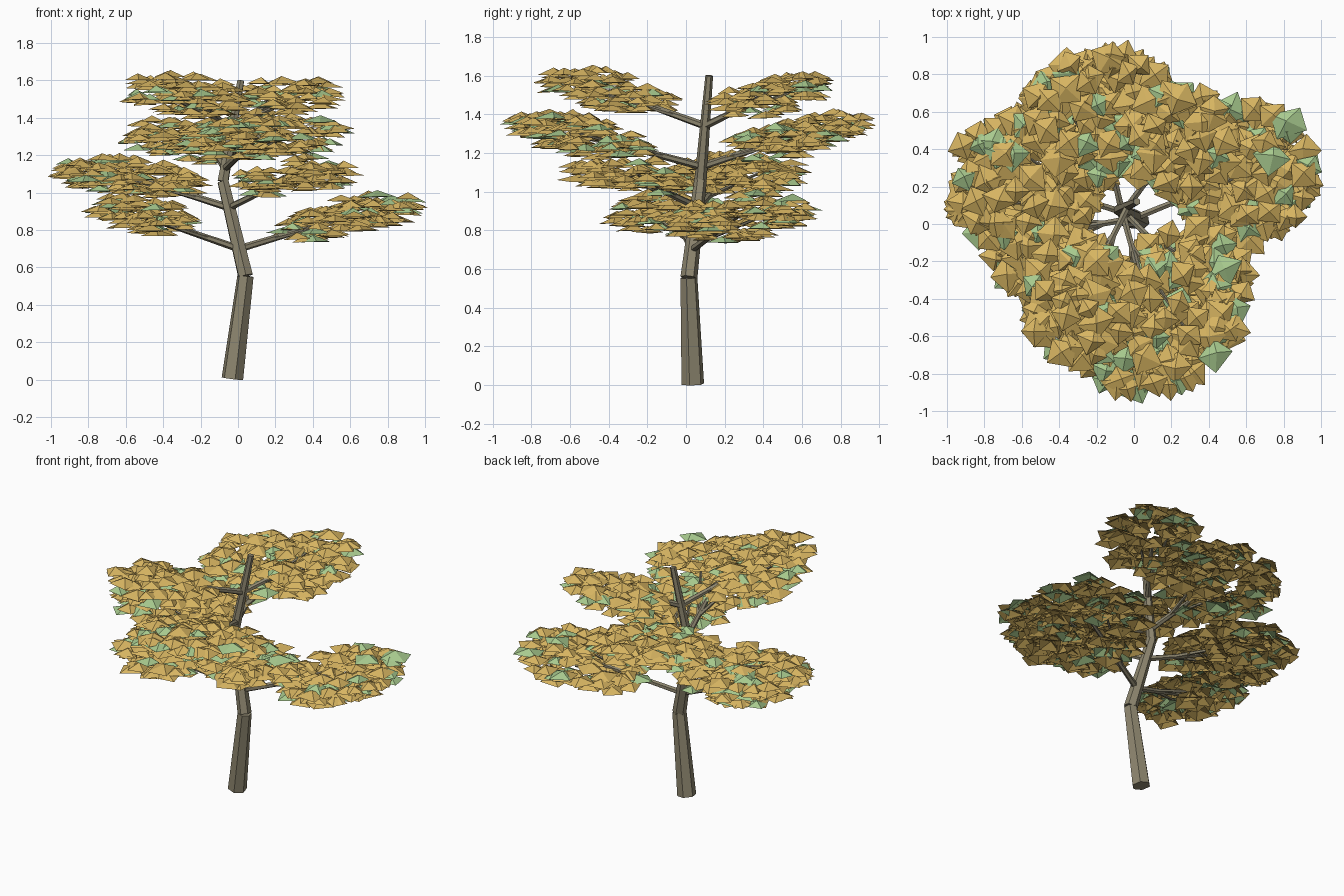
import bpy, bmesh, math, random
from mathutils import Vector, Matrix

if "Cube" in bpy.data.objects:
    bpy.data.objects.remove(bpy.data.objects["Cube"])

random.seed(4)


def material(name, rgb):
    m = bpy.data.materials.new(name)
    m.diffuse_color = (*rgb, 1)
    m.use_nodes = True
    m.node_tree.nodes["Principled BSDF"].inputs["Base Color"].default_value = m.diffuse_color
    return m


BARK = material("bark", (0.27, 0.24, 0.16))
OCHRE = material("ochre_leaf", (0.68, 0.46, 0.12))
GREEN = material("green_leaf", (0.39, 0.59, 0.27))


def finish(name, bm, mats):
    me = bpy.data.meshes.new(name)
    bm.to_mesh(me)
    bm.free()
    for m in mats:
        me.materials.append(m)
    ob = bpy.data.objects.new(name, me)
    bpy.context.collection.objects.link(ob)
    return ob


def limb(bm, a, b, r1, r2, sides=6):
    """Tapered faceted cylinder from a to b."""
    a, b = Vector(a), Vector(b)
    rot = (b - a).to_track_quat('Z', 'Y').to_matrix().to_4x4()
    bmesh.ops.create_cone(bm, cap_ends=True, segments=sides, radius1=r1, radius2=r2,
                          depth=(b - a).length,
                          matrix=Matrix.Translation((a + b) / 2) @ rot)


# Crooked trunk in three tapered pieces
PATH = [Vector(p) for p in ((-0.03, 0.035, 0.005), (0.04, 0.015, 0.555),
                            (-0.08, 0.075, 1.06), (0.015, 0.12, 1.6))]
bm = bmesh.new()
for i, (r1, r2) in enumerate(((0.06, 0.045), (0.044, 0.033), (0.032, 0.02))):
    limb(bm, PATH[i], PATH[i + 1], r1, r2)
finish("trunk", bm, [BARK])


def trunk_at(z):
    for a, b in zip(PATH, PATH[1:]):
        if z <= b.z:
            return a.lerp(b, (z - a.z) / (b.z - a.z))
    return PATH[-1]


def leaf(bm, pos, size):
    """Low open four-sided peak with a slightly uneven rim."""
    turn = random.uniform(0, math.tau)
    ring = []
    for k in range(4):
        a = turn + k * math.pi / 2 + random.uniform(-0.15, 0.15)
        r = size * random.uniform(0.88, 1.12)
        ring.append(bm.verts.new(pos + Vector((r * math.cos(a), r * math.sin(a),
                                               random.uniform(-0.02, -0.01)))))
    top = bm.verts.new(pos + Vector((random.uniform(-0.015, 0.015),
                                     random.uniform(-0.015, 0.015), 0.02)))
    mat = 1 if random.random() < 0.19 else 0
    for k in range(4):
        bm.faces.new((ring[k], ring[(k + 1) % 4], top)).material_index = mat


# Foliage pads: centre, branch start height, radial and sideways half sizes, outward rise
PADS = {
    "low_right": ((0.59, 0.27, 0.875), 0.70, 0.37, 0.36, 0.07),
    "low_left": ((-0.52, -0.06, 0.88), 0.70, 0.27, 0.32, 0.04),
    "middle_left": ((-0.59, 0.23, 1.09), 0.92, 0.38, 0.38, 0.04),
    "middle_front": ((0.30, -0.30, 1.09), 0.92, 0.30, 0.29, 0.04),
    "upper_back": ((-0.18, 0.57, 1.29), 1.13, 0.34, 0.41, 0.07),
    "upper_front": ((0.11, -0.56, 1.30), 1.13, 0.33, 0.44, 0.07),
    "top_back": ((0.23, 0.45, 1.51), 1.34, 0.27, 0.28, 0.06),
    "top_front": ((-0.28, -0.40, 1.52), 1.34, 0.32, 0.30, 0.07),
}

for name, (centre, z0, radial, side, rise) in PADS.items():
    start, centre = trunk_at(z0), Vector(centre)
    out = Vector((centre.x - start.x, centre.y - start.y, 0)).normalized()
    across = Vector((-out.y, out.x, 0))

    # Main branch with two fanned twigs
    bm = bmesh.new()
    limb(bm, start, centre, 0.02, 0.012)
    for s in (-1, 1):
        limb(bm, start.lerp(centre, 0.3), centre + across * s * side * 0.35 + out * 0.03,
             0.013, 0.007, 5)
    finish(name + "_branch", bm, [BARK])

    # Leaves scattered in a flattened pad that rises outward
    bm = bmesh.new()
    for k in range(int(1150 * radial * side)):
        rho, ang = math.sqrt(random.random()), random.uniform(0, math.tau)
        u, v = rho * math.cos(ang), rho * math.sin(ang)
        lift = rise * u + random.uniform(-1, 1) * 0.1 * math.sqrt(1.08 - rho * rho)
        leaf(bm, centre + out * u * radial + across * v * side + Vector((0, 0, lift)),
             random.uniform(0.07, 0.1))
    finish(name + "_leaves", bm, [OCHRE, GREEN])
